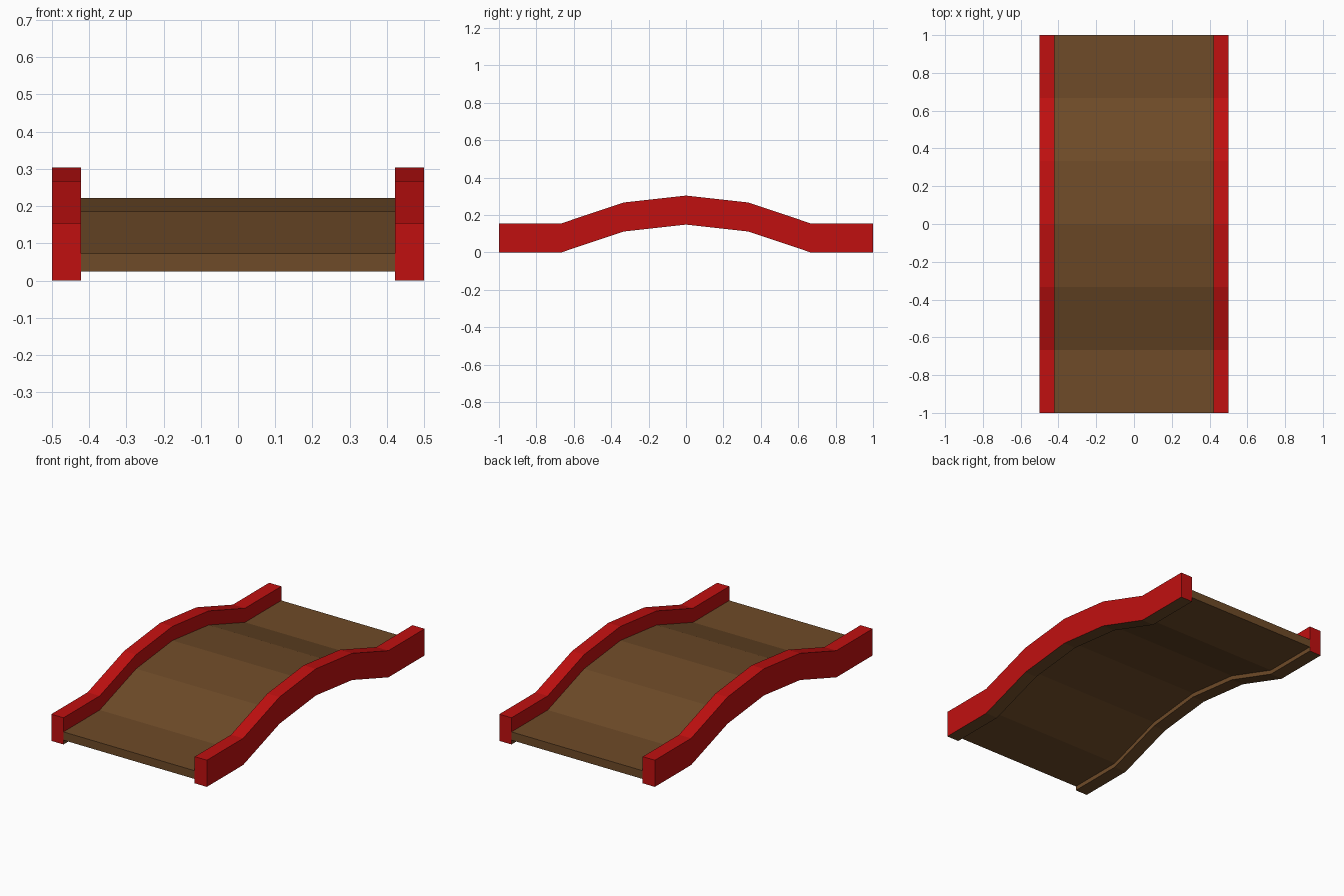
import bpy, bmesh

if "Cube" in bpy.data.objects:
    bpy.data.objects.remove(bpy.data.objects["Cube"])

# Arch path (y, rise) shared by deck and rails
PATH = [(-1, 0), (-0.667, 0), (-0.333, 0.112), (0, 0.149),
        (0.333, 0.112), (0.667, 0), (1, 0)]


def material(name, rgb):
    m = bpy.data.materials.new(name)
    m.diffuse_color = (*rgb, 1)
    m.use_nodes = True
    m.node_tree.nodes["Principled BSDF"].inputs["Base Color"].default_value = m.diffuse_color
    return m


wood = material("brown wood", (0.156, 0.069, 0.021))
red = material("red paint", (0.53, 0.005, 0.005))


def sweep(name, section, mats, side_index=None):
    """Sweep an (x, z) section along the arch; side_index colours each strip."""
    bm = bmesh.new()
    rings = [[bm.verts.new((x, y, z + rise)) for x, z in section] for y, rise in PATH]
    n = len(section)
    for a, b in zip(rings, rings[1:]):
        for i in range(n):
            j = (i + 1) % n
            f = bm.faces.new((a[i], a[j], b[j], b[i]))
            f.material_index = side_index[i] if side_index else 0
    bm.faces.new(rings[0])
    bm.faces.new(rings[-1])
    bmesh.ops.recalc_face_normals(bm, faces=bm.faces[:])
    mesh = bpy.data.meshes.new(name)
    bm.to_mesh(mesh)
    bm.free()
    for m in mats:
        mesh.materials.append(m)
    obj = bpy.data.objects.new(name, mesh)
    bpy.context.collection.objects.link(obj)
    return obj


# Walking deck
sweep("bridge_deck", [(-0.422, 0.025), (0.422, 0.025), (0.422, 0.073), (-0.422, 0.073)], [wood])

# Side rails: red, with bare wood underneath and below the deck on the inner side
rails = sweep("side_rails",
              [(0.5, 0), (0.5, 0.155), (0.422, 0.155), (0.422, 0.025), (0.422, 0)],
              [red, wood], [0, 0, 0, 1, 1])
mirror = rails.modifiers.new("Mirror", 'MIRROR')
mirror.use_mirror_merge = False
